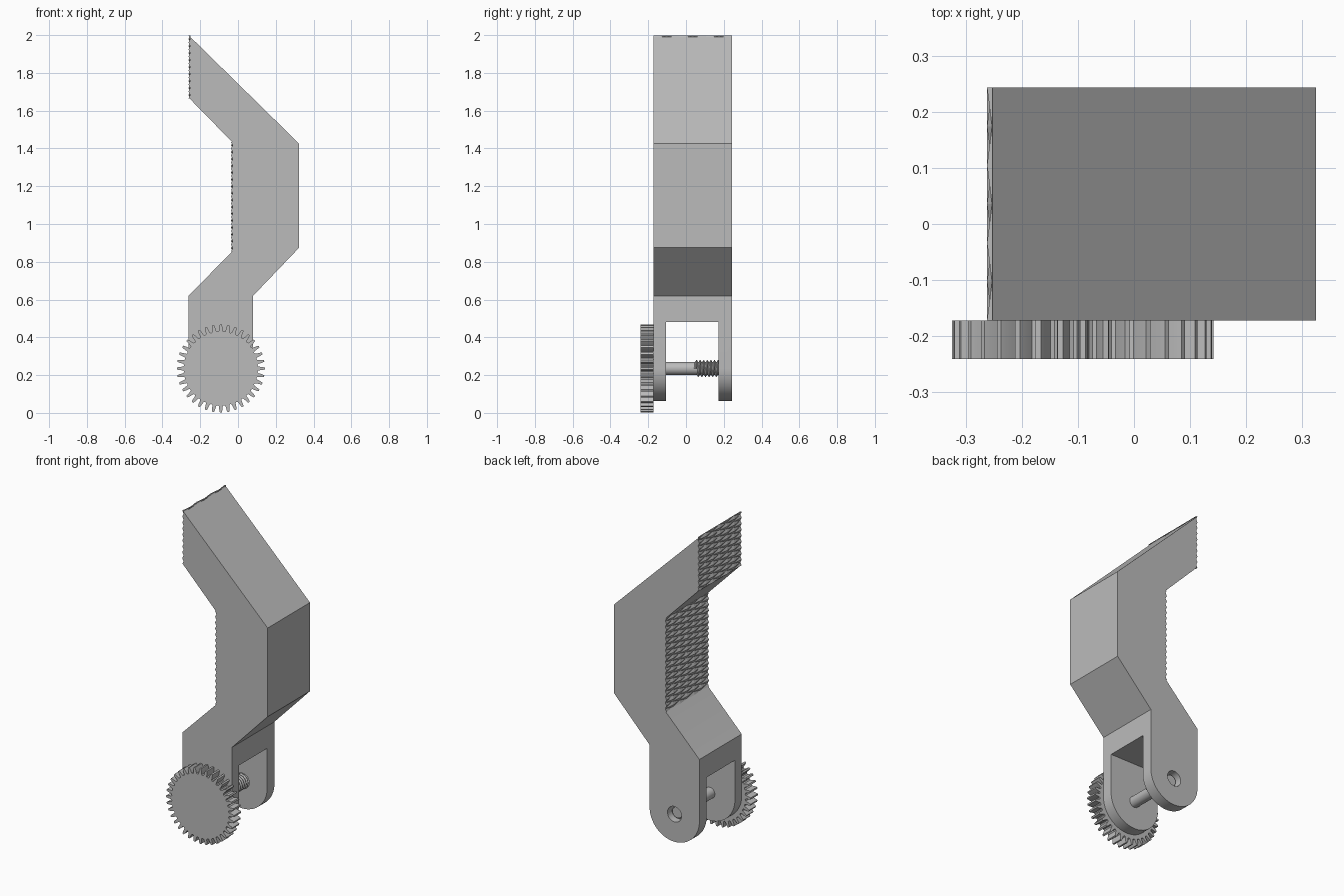
import bpy, bmesh
from math import sin, cos, pi

cube = bpy.data.objects.get("Cube")
if cube:
    bpy.data.objects.remove(cube)

grey = bpy.data.materials.new("plain_grey")
grey.use_nodes = True
grey.diffuse_color = (0.5, 0.5, 0.5, 1)
grey.node_tree.nodes["Principled BSDF"].inputs["Base Color"].default_value = (0.5, 0.5, 0.5, 1)

CX, CZ = -0.091, 0.235        # pivot axis
FRONT, BACK = -0.172, 0.243   # body sides


def finish(name, bm, smooth=True):
    bmesh.ops.recalc_face_normals(bm, faces=bm.faces)
    mesh = bpy.data.meshes.new(name)
    bm.to_mesh(mesh)
    bm.free()
    mesh.materials.append(grey)
    obj = bpy.data.objects.new(name, mesh)
    bpy.context.collection.objects.link(obj)
    bpy.ops.object.select_all(action='DESELECT')
    obj.select_set(True)
    bpy.context.view_layer.objects.active = obj
    if smooth:
        bpy.ops.object.shade_smooth_by_angle(angle=0.5)
    return obj


def prism(name, points, y0, y1, smooth=True):
    """Extrude an x-z outline from y0 to y1."""
    bm = bmesh.new()
    face = bm.faces.new([bm.verts.new((x, y0, z)) for x, z in points])
    new = bmesh.ops.extrude_face_region(bm, geom=[face])["geom"]
    bmesh.ops.translate(bm, vec=(0, y1 - y0, 0),
                        verts=[v for v in new if isinstance(v, bmesh.types.BMVert)])
    return finish(name, bm, smooth)


def circle(r, n, start=0.0, sweep=2 * pi):
    return [(CX + r * cos(start + sweep * i / n), CZ + r * sin(start + sweep * i / n))
            for i in range(n)]


def cut(obj, cutter):
    cutter.hide_render = True
    mod = obj.modifiers.new("cut", 'BOOLEAN')
    mod.operation, mod.solver, mod.object = 'DIFFERENCE', 'EXACT', cutter
    bpy.ops.object.select_all(action='DESELECT')
    obj.select_set(True)
    bpy.context.view_layer.objects.active = obj
    bpy.ops.object.modifier_apply(modifier=mod.name)
    bpy.data.objects.remove(cutter)


# Bent arm with a rounded foot, split into a fork and drilled at the back
outline = [(-0.252, 1.99), (0.324, 1.425), (0.324, 0.875), (0.08, 0.62)]
outline += circle(0.171, 32, 0, -pi) + [(CX - 0.171, CZ)]
outline += [(-0.262, 0.62), (-0.035, 0.85), (-0.027, 0.86), (-0.027, 1.43), (-0.252, 1.66)]
arm = prism("bent_arm", outline, FRONT, BACK, False)
cut(arm, prism("slot_cutter", [(-1, -1), (1, -1), (1, 0.482), (-1, 0.482)], -0.105, 0.172, False))
cut(arm, prism("hole_cutter", circle(0.048, 32), 0.1, 0.4, False))
bpy.ops.object.shade_smooth_by_angle(angle=0.5)


# Grip pads of long, shallow diamond pyramids
def grip(name, x_base, z0, z1, rows, cols=6, depth=0.01):
    bm = bmesh.new()
    grid = [[bm.verts.new((x_base - (depth if (i + j) % 2 == 0 else 0.001),
                           FRONT + (BACK - FRONT) * i / cols,
                           z0 + (z1 - z0) * j / rows))
             for i in range(cols + 1)] for j in range(rows + 1)]
    for j in range(rows):
        for i in range(cols):
            a, b = grid[j][i], grid[j][i + 1]
            c, d = grid[j + 1][i + 1], grid[j + 1][i]
            # split each cell along its valley
            tris = [(a, b, d), (b, c, d)] if (i + j) % 2 == 0 else [(a, b, c), (a, c, d)]
            for t in tris:
                bm.faces.new(t)
    # skirt back to the arm
    rim = [e for e in bm.edges if e.is_boundary]
    new = bmesh.ops.extrude_edge_only(bm, edges=rim)["geom"]
    for v in new:
        if isinstance(v, bmesh.types.BMVert):
            v.co.x = x_base
    return finish(name, bm, False)


grip("upper_grip", -0.252, 1.665, 1.998, 18)
grip("middle_grip", -0.027, 0.855, 1.435, 32)

# Toothed wheel on the front
TEETH = 36
tooth = [(-0.5, 0.195), (-0.3, 0.199), (-0.2, 0.222), (-0.12, 0.233),
         (0.12, 0.233), (0.2, 0.222), (0.3, 0.199)]
wheel = []
for t in range(TEETH):
    for f, r in tooth:
        a = 2 * pi * (t + f) / TEETH
        wheel.append((CX + r * cos(a), CZ + r * sin(a)))
prism("gear_wheel", wheel, -0.241, FRONT)

# Axle pin and its helical thread
prism("axle_pin", circle(0.034, 32), FRONT, 0.215)

PITCH, SEG, TURNS = 0.019, 24, 8
bm = bmesh.new()
strip = []
for k in range(SEG * TURNS + 1):
    a = 2 * pi * k / SEG
    y = 0.042 + PITCH * k / SEG
    strip.append([bm.verts.new((CX + r * cos(a), y + dy * PITCH, CZ + r * sin(a)))
                  for r, dy in ((0.032, 0), (0.045, 0.4), (0.045, 0.55), (0.032, 0.95))])
for p, q in zip(strip, strip[1:]):
    for i in range(4):
        n = (i + 1) % 4
        bm.faces.new((p[i], p[n], q[n], q[i]))
bm.faces.new(strip[0])
bm.faces.new(strip[-1])
finish("axle_thread", bm)
